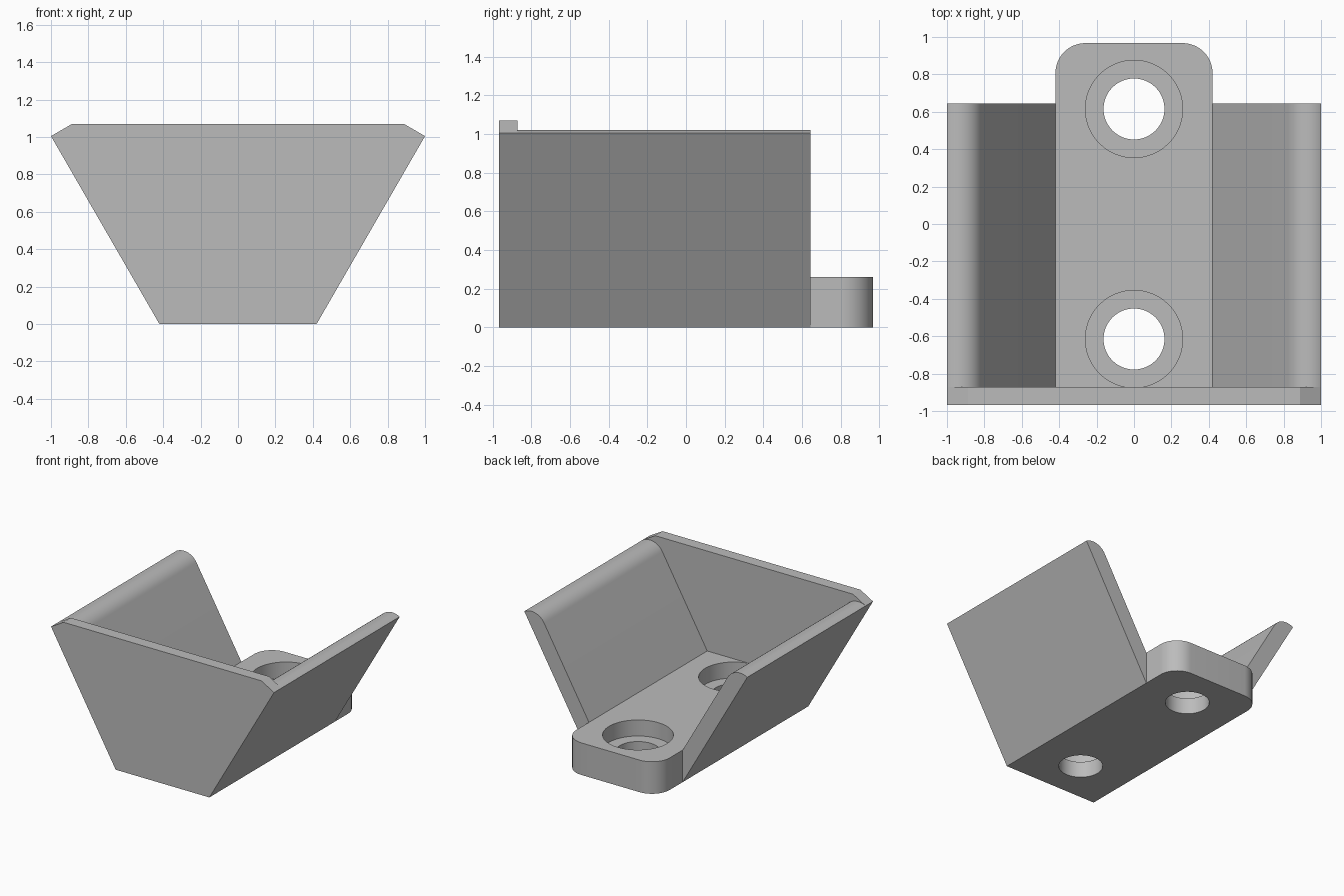
import bpy, bmesh
from math import sin, cos, radians
from mathutils import Vector

if "Cube" in bpy.data.objects:
    bpy.data.objects.remove(bpy.data.objects["Cube"])

grey = bpy.data.materials.new("plain grey")
grey.use_nodes = True
grey.diffuse_color = (0.5, 0.5, 0.5, 1)
grey.node_tree.nodes["Principled BSDF"].inputs["Base Color"].default_value = (0.5, 0.5, 0.5, 1)

HALF_BASE, BASE_H = 0.42, 0.26
FRONT, PLATE_BACK, WALL_BACK, BACK = -0.967, -0.872, 0.643, 0.967
WALL_T = BASE_H * 0.5                      # walls lean out at 60 degrees
TIP = Vector((1.0, 1.005))                 # outer top edge of a wall (x, z)
ACROSS = Vector((-cos(radians(30)), 0.5))  # direction through the wall, inward


def prism(name, points, offset):
    """Extrude a closed outline of 3D points by an offset."""
    bm = bmesh.new()
    face = bm.faces.new([bm.verts.new(p) for p in points])
    new = bmesh.ops.extrude_face_region(bm, geom=[face])["geom"]
    bmesh.ops.translate(bm, vec=offset, verts=[v for v in new if isinstance(v, bmesh.types.BMVert)])
    bmesh.ops.recalc_face_normals(bm, faces=bm.faces)
    mesh = bpy.data.meshes.new(name)
    bm.to_mesh(mesh)
    bm.free()
    mesh.materials.append(grey)
    obj = bpy.data.objects.new(name, mesh)
    bpy.context.collection.objects.link(obj)
    return obj


def activate(obj):
    bpy.ops.object.select_all(action='DESELECT')
    obj.select_set(True)
    bpy.context.view_layer.objects.active = obj


def arc(cx, cy, r, start, end, steps):
    angles = [radians(start + (end - start) * i / steps) for i in range(steps + 1)]
    return [(cx + r * cos(a), cy + r * sin(a)) for a in angles]


def drill(obj, y, radius, bottom):
    """Cut a round hole downwards to the given height."""
    circle = arc(0, y, radius, 0, 360, 64)[:-1]
    cutter = prism("drill_cutter", [(px, py, bottom) for px, py in circle], (0, 0, 0.6))
    cutter.hide_render = True
    activate(obj)
    cut = obj.modifiers.new("hole", 'BOOLEAN')
    cut.operation, cut.solver, cut.object = 'DIFFERENCE', 'EXACT', cutter
    bpy.ops.object.modifier_apply(modifier=cut.name)
    bpy.data.objects.remove(cutter)


# Base bar with rounded back corners and two counterbored screw holes
R = 0.16
outline = [(-HALF_BASE, PLATE_BACK - 0.03), (HALF_BASE, PLATE_BACK - 0.03)]
outline += arc(HALF_BASE - R, BACK - R, R, 0, 90, 16)
outline += arc(R - HALF_BASE, BACK - R, R, 90, 180, 16)
base = prism("base", [(x, y, 0) for x, y in outline], (0, 0, BASE_H))
for hole_y in (-0.615, 0.615):
    drill(base, hole_y, 0.26, BASE_H / 2)
    drill(base, hole_y, 0.163, -0.2)

# Leaning side walls with a rounded inner top edge
down = Vector((-0.5, -cos(radians(30))))
centre = TIP + down * WALL_T
profile = [(HALF_BASE, 0), (HALF_BASE, BASE_H)]
profile += arc(centre.x, centre.y, WALL_T, 150, 60, 16)
walls = [prism(f"{side}_wall", [(s * x, PLATE_BACK, z) for x, z in profile],
               (0, WALL_BACK - PLATE_BACK, 0))
         for side, s in (("left", 1), ("right", -1))]

# Front plate closing the trough
corner = TIP + ACROSS * WALL_T
half = [(HALF_BASE, 0), tuple(TIP), tuple(corner)]
plate_outline = half + [(-x, z) for x, z in reversed(half)]
plate = prism("front_plate", [(x, FRONT, z) for x, z in plate_outline], (0, PLATE_BACK - FRONT, 0))

for obj in [base, plate] + walls:
    activate(obj)
    bpy.ops.object.shade_smooth_by_angle(angle=radians(25))
